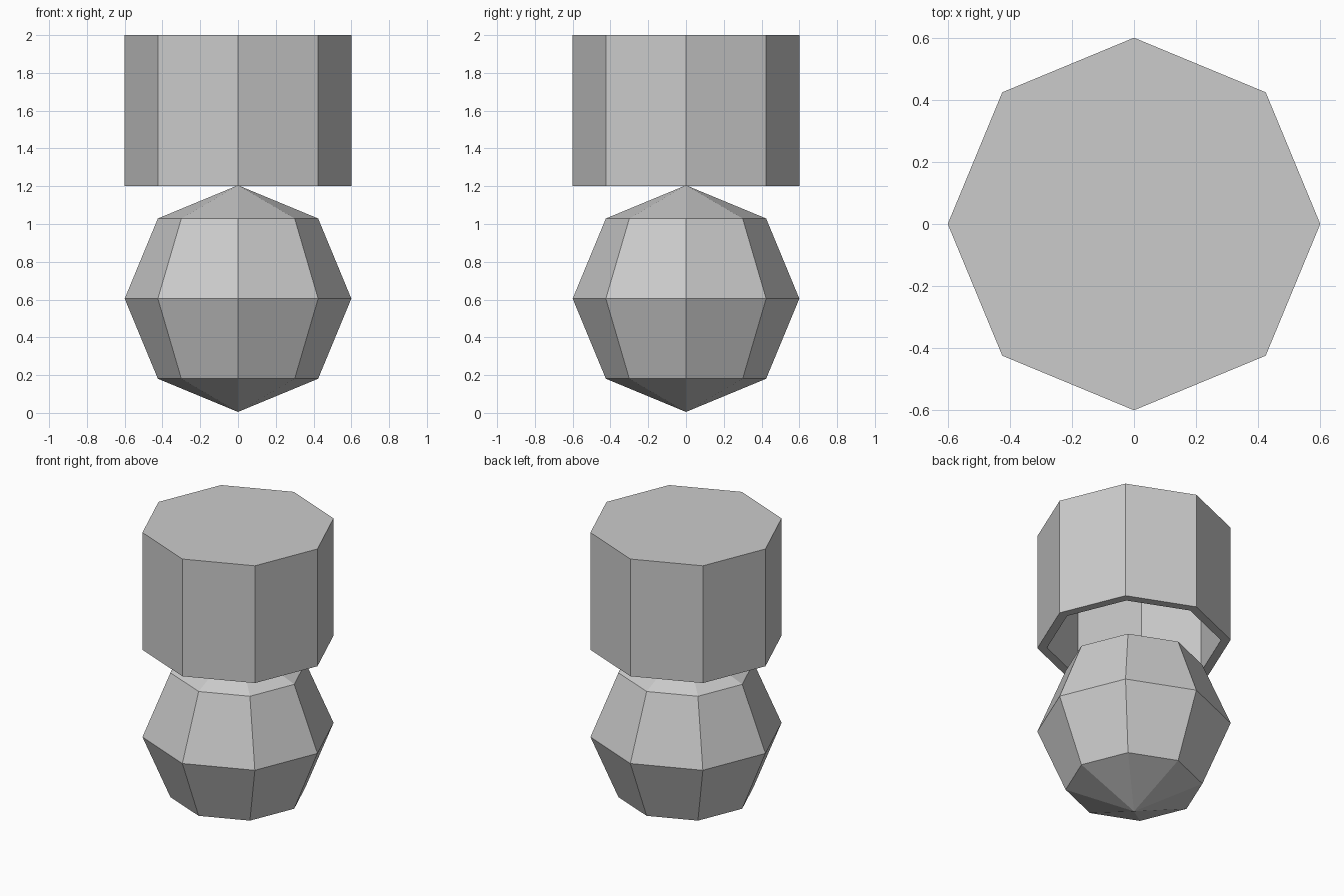
import bpy, bmesh, math

if "Cube" in bpy.data.objects:
    bpy.data.objects.remove(bpy.data.objects["Cube"])

SIDES = 8


def lathe(name, profile):
    """Revolve (radius, z) points around z; radius 0 gives a pole."""
    bm = bmesh.new()
    rings = []
    for r, z in profile:
        if r == 0:
            rings.append([bm.verts.new((0, 0, z))] * SIDES)
        else:
            rings.append([bm.verts.new((r * math.cos(math.tau * i / SIDES),
                                        r * math.sin(math.tau * i / SIDES), z))
                          for i in range(SIDES)])
    for a, b in zip(rings, rings[1:]):
        for i in range(SIDES):
            j = (i + 1) % SIDES
            bm.faces.new(list(dict.fromkeys((a[i], a[j], b[j], b[i]))))
    bmesh.ops.recalc_face_normals(bm, faces=bm.faces)
    # merge the flat triangle fans into single octagons
    bmesh.ops.dissolve_limit(bm, angle_limit=0.01, verts=bm.verts, edges=bm.edges)
    mesh = bpy.data.meshes.new(name)
    bm.to_mesh(mesh)
    bm.free()
    obj = bpy.data.objects.new(name, mesh)
    bpy.context.collection.objects.link(obj)
    return obj


# Faceted ball at the bottom: four rings from pole to pole
R, CENTRE = 0.6, 0.605
ball = [(0, CENTRE - R)]
for k in (-1, 0, 1):
    a = k * math.pi / 4
    ball.append((R * math.cos(a), CENTRE + R * math.sin(a)))
ball.append((0, CENTRE + R))
lathe("ball", ball)

# Hollow octagonal cap, closed on top and open underneath
lathe("hollow_cap", [(0, 2.0), (0.6, 2.0), (0.6, 1.2),
                     (0.54, 1.2), (0.54, 1.94), (0, 1.94)])
